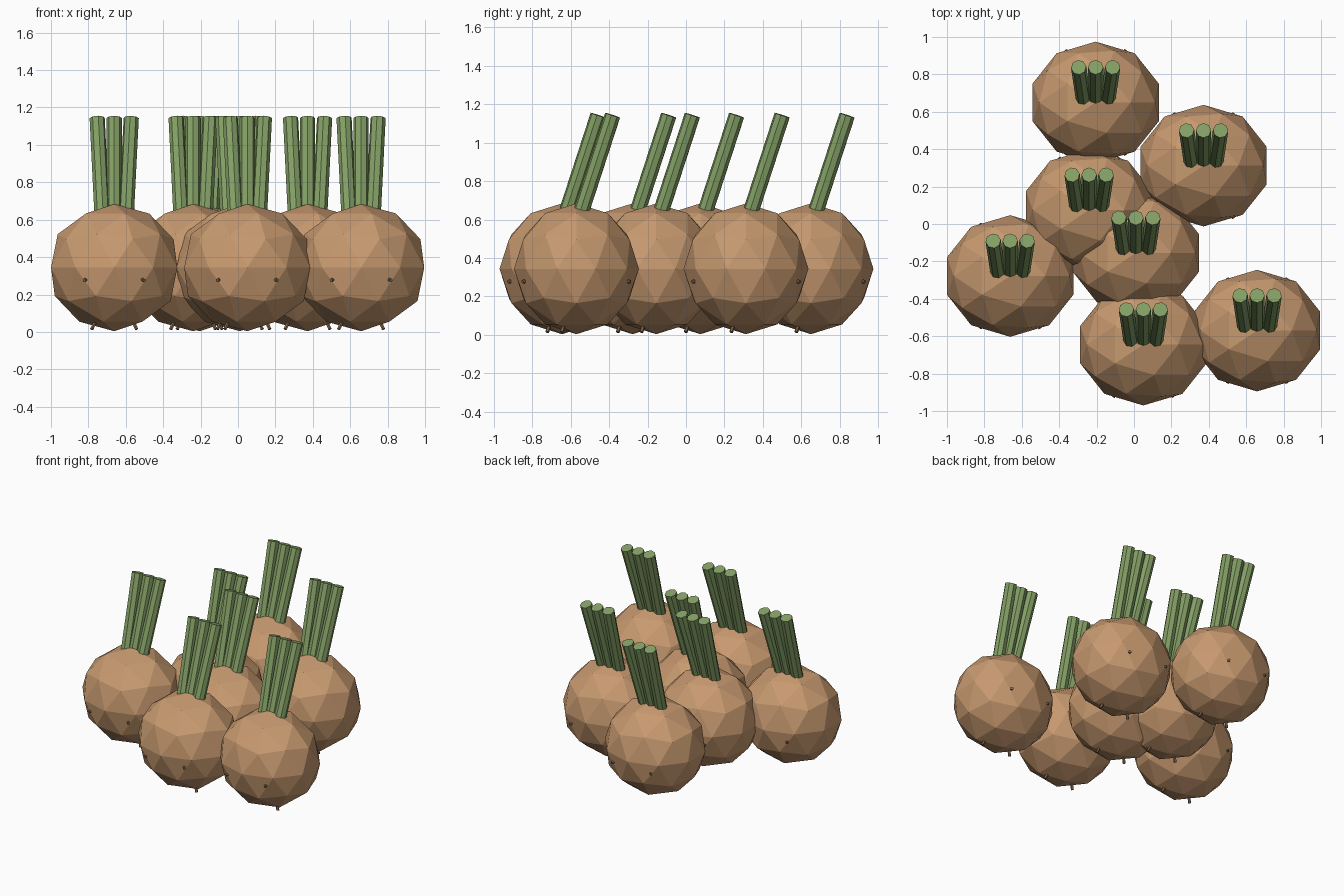
import bpy
from mathutils import Vector

if "Cube" in bpy.data.objects:
    bpy.data.objects.remove(bpy.data.objects["Cube"], do_unlink=True)


def make_material(name, color):
    mat = bpy.data.materials.new(name)
    mat.use_nodes = True
    mat.diffuse_color = color
    mat.node_tree.nodes["Principled BSDF"].inputs["Base Color"].default_value = color
    return mat


SKIN = make_material("tan skin", (0.57, 0.32, 0.16, 1))
LEAF = make_material("leaf green", (0.23, 0.35, 0.13, 1))
ROOT = make_material("root brown", (0.25, 0.15, 0.08, 1))


def rod(name, start, end, radius, sides, mat):
    """Flat-sided cylinder between two points."""
    a, b = Vector(start), Vector(end)
    axis = b - a
    bpy.ops.mesh.primitive_cylinder_add(vertices=sides, radius=radius,
                                        depth=axis.length, location=(a + b) / 2)
    obj = bpy.context.object
    obj.rotation_mode = 'QUATERNION'
    obj.rotation_quaternion = axis.to_track_quat('Z', 'Y')
    obj.name = name
    obj.data.materials.append(mat)


def bulb(index, x, y):
    center = Vector((x, y, 0.344))

    # Faceted round body
    bpy.ops.mesh.primitive_ico_sphere_add(subdivisions=2, radius=1, location=center)
    body = bpy.context.object
    body.scale = (0.355, 0.325, 0.34)
    body.name = f"bulb_{index}"
    body.data.materials.append(SKIN)

    # Three leaning stalks that spread toward the top
    for side in (-1, 0, 1):
        rod(f"stalk_{index}", (x + side * 0.063, y + 0.005, 0.58),
            (x + side * 0.091, y + 0.188, 1.143), 0.041, 8, LEAF)

    # Short rootlets: two underneath, four around the sides
    for sx in (-1, 1):
        rod(f"bottom_root_{index}", (x + sx * 0.095, y - 0.06, 0.07),
            (x + sx * 0.12, y - 0.077, 0.014), 0.01, 6, ROOT)
        for sy in (-1, 1):
            out = Vector((sx * 0.155, sy * 0.272, -0.066))
            rod(f"side_root_{index}", center + out * 0.8, center + out * 1.03,
                0.01, 6, ROOT)


# Loose pile of bulbs
PLACES = [(-0.205, 0.65), (0.372, 0.312), (-0.24, 0.075), (0.01, -0.155),
          (-0.662, -0.278), (0.05, -0.645), (0.658, -0.57)]
for i, (px, py) in enumerate(PLACES, 1):
    bulb(i, px, py)
